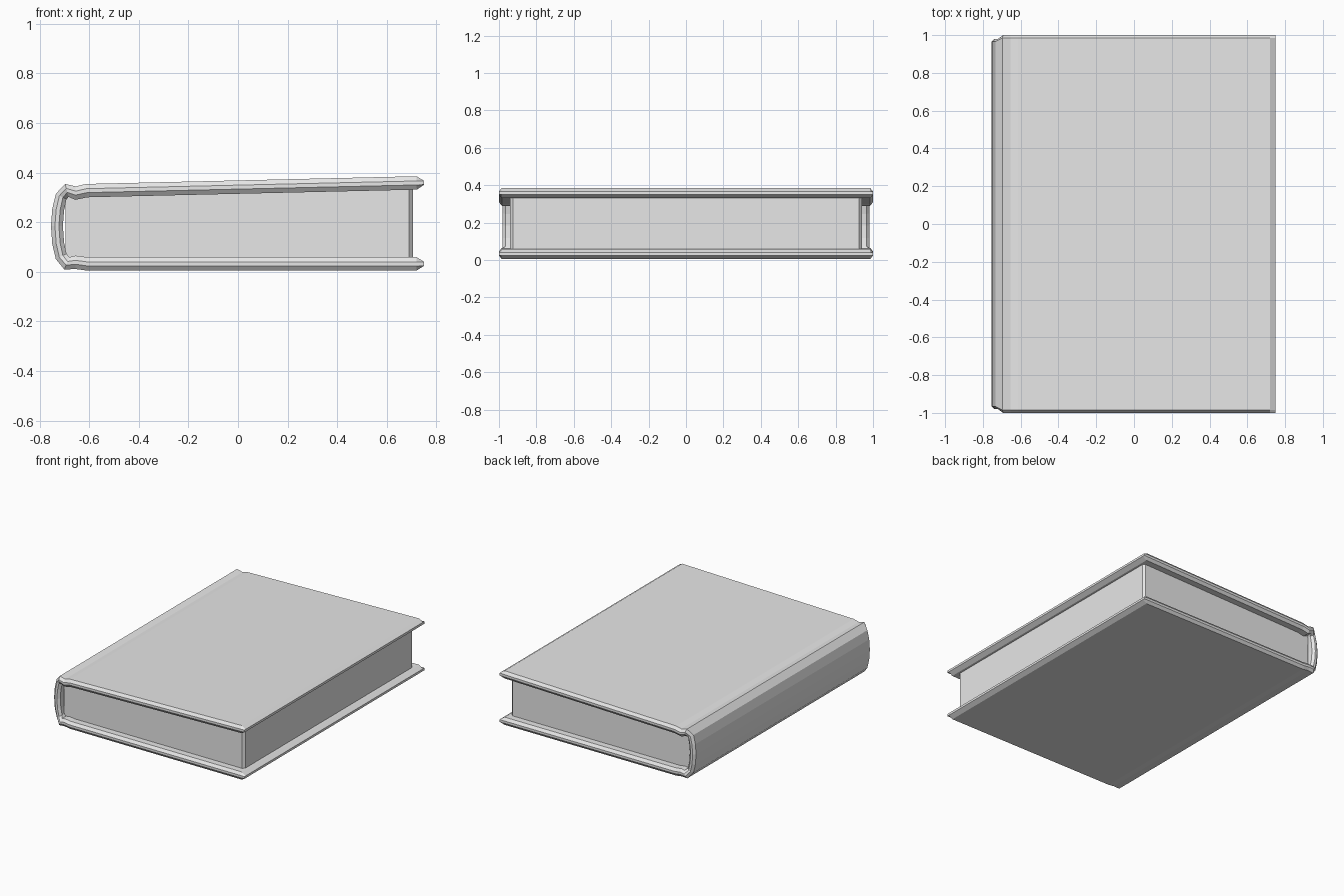
import bpy, bmesh
from mathutils import Vector

cube = bpy.data.objects.get("Cube")
if cube:
    bpy.data.objects.remove(cube, do_unlink=True)

grey = bpy.data.materials.new("light_grey")
grey.use_nodes = True
grey.diffuse_color = (0.8, 0.8, 0.8, 1)
grey.node_tree.nodes["Principled BSDF"].inputs["Base Color"].default_value = (0.8, 0.8, 0.8, 1)


def add_object(name, bm):
    bmesh.ops.recalc_face_normals(bm, faces=bm.faces)
    mesh = bpy.data.meshes.new(name)
    bm.to_mesh(mesh)
    bm.free()
    mesh.materials.append(grey)
    obj = bpy.data.objects.new(name, mesh)
    bpy.context.collection.objects.link(obj)
    return obj


def loft(name, rings):
    """Join closed rings of points with quads and cap both ends."""
    bm = bmesh.new()
    loops = [[bm.verts.new(p) for p in ring] for ring in rings]
    for a, b in zip(loops, loops[1:]):
        for i in range(len(a)):
            j = (i + 1) % len(a)
            bm.faces.new((a[i], a[j], b[j], b[i]))
    bm.faces.new(loops[0])
    bm.faces.new(loops[-1])
    return add_object(name, bm)


# Cover: a chamfered strip following the lower board, rounded spine and upper board
# Each point: x, z, half length in y, half thickness
T, FLAT, CHAMFER = 0.027, 0.008, 0.015
path = [
    (0.75, 0.032, 1.0, FLAT), (0.72, 0.032, 1.0, T),
    (-0.61, 0.032, 1.0, T), (-0.655, 0.038, 1.0, T), (-0.69, 0.034, 1.0, T),
    (-0.713, 0.062, 0.98, 0.024), (-0.725, 0.115, 0.98, 0.024),
    (-0.73, 0.185, 0.98, 0.024),
    (-0.725, 0.25, 0.98, 0.024), (-0.713, 0.303, 0.98, 0.024),
    (-0.69, 0.328, 1.0, T), (-0.655, 0.317, 1.0, T), (-0.61, 0.327, 1.0, T),
    (0.72, 0.358, 1.0, T), (0.75, 0.359, 1.0, FLAT),
]
rings = []
for k, (x, z, w, t) in enumerate(path):
    before, after = path[max(k - 1, 0)], path[min(k + 1, len(path) - 1)]
    mid = Vector((x, 0, z))
    d_in = Vector((x - before[0], 0, z - before[1])).normalized()
    d_out = Vector((after[0] - x, 0, after[1] - z)).normalized()
    tangent = (d_in + d_out).normalized()
    normal = Vector((tangent.z, 0, -tangent.x))
    half = [(t, w - CHAMFER), (FLAT, w), (-FLAT, w), (-t, w - CHAMFER)]
    section = half + [(n, -y) for n, y in reversed(half)]
    rings.append([mid + normal * n + Vector((0, y, 0)) for n, y in section])
loft("cover", rings)

# Page block: wedge with chamfered corners at the fore edge
outline = [(-0.695, -0.94), (0.69, -0.94), (0.705, -0.925)]
outline += [(x, -y) for x, y in reversed(outline)]
loft("page_block", [
    [(x, y, 0.05) for x, y in outline],
    [(x, y, 0.32 + 0.022 * x) for x, y in outline],
])
